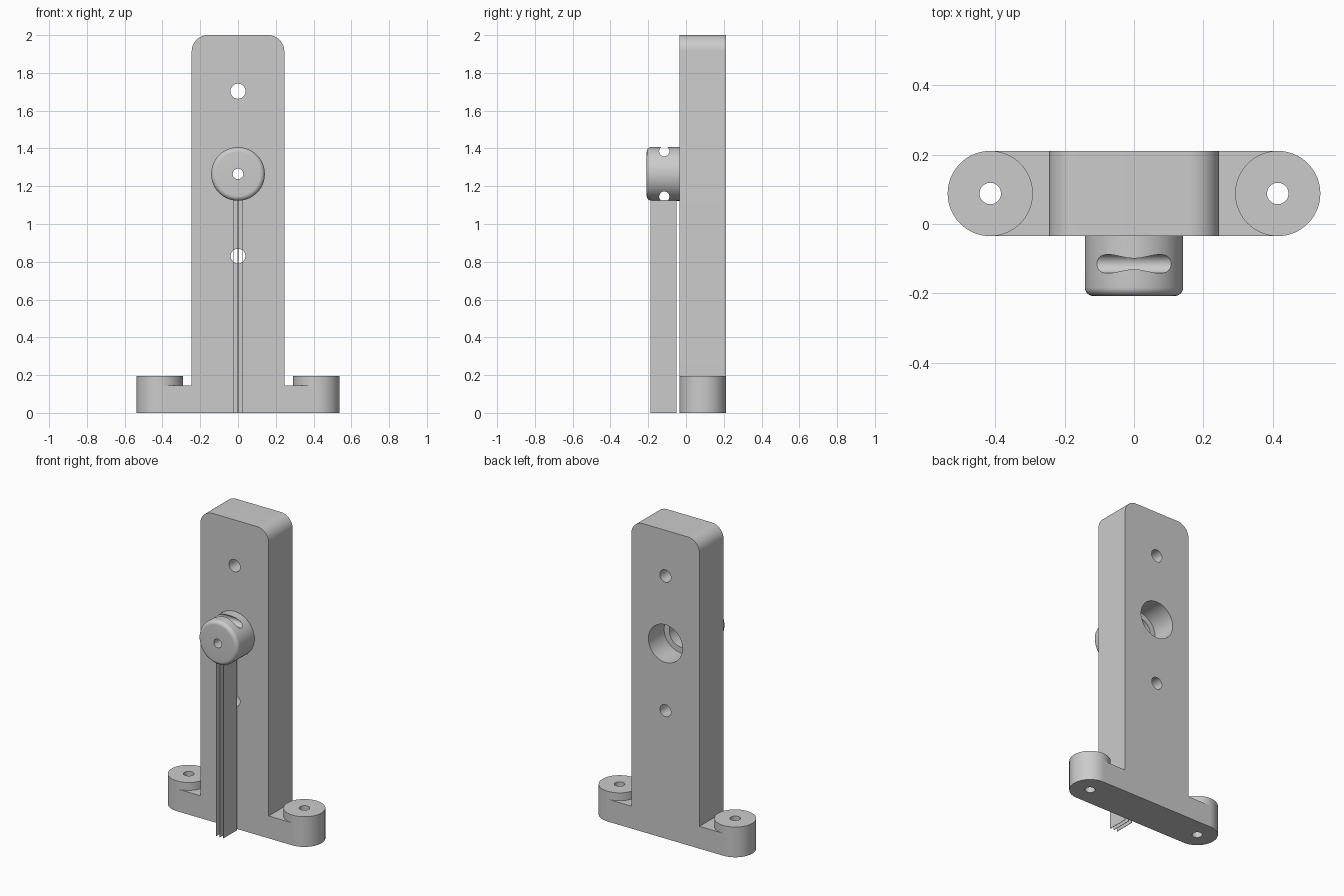
import bpy, bmesh, math
from mathutils import Matrix, Vector

cube = bpy.data.objects.get("Cube")
if cube:
    bpy.data.objects.remove(cube, do_unlink=True)

grey = bpy.data.materials.new("light_grey")
grey.use_nodes = True
grey.diffuse_color = (0.6, 0.6, 0.6, 1)
grey.node_tree.nodes["Principled BSDF"].inputs["Base Color"].default_value = (0.6, 0.6, 0.6, 1)

FRONT, BACK = -0.035, 0.211      # bracket faces
MID = (FRONT + BACK) / 2
RADIUS = (BACK - FRONT) / 2      # rounded foot ends
FOOT_X = 0.415
KNOB_Z = 1.265
SLOT_Y = -0.115


def finish(bm, name):
    bmesh.ops.recalc_face_normals(bm, faces=bm.faces)
    mesh = bpy.data.meshes.new(name)
    bm.to_mesh(mesh)
    bm.free()
    mesh.materials.append(grey)
    ob = bpy.data.objects.new(name, mesh)
    bpy.context.collection.objects.link(ob)
    return ob


def select(ob):
    bpy.ops.object.select_all(action='DESELECT')
    ob.select_set(True)
    bpy.context.view_layer.objects.active = ob


def cylinder(name, start, end, radius):
    a, b = Vector(start), Vector(end)
    turn = (b - a).to_track_quat('Z', 'Y').to_matrix().to_4x4()
    bm = bmesh.new()
    bmesh.ops.create_cone(bm, cap_ends=True, segments=64, radius1=radius, radius2=radius,
                          depth=(b - a).length, matrix=Matrix.Translation((a + b) / 2) @ turn)
    return finish(bm, name)


def combine(ob, tool, operation):
    mod = ob.modifiers.new("combine", 'BOOLEAN')
    mod.operation, mod.solver, mod.object = operation, 'EXACT', tool
    select(ob)
    bpy.ops.object.modifier_apply(modifier=mod.name)
    bpy.data.objects.remove(tool, do_unlink=True)


def smooth(ob):
    select(ob)
    bpy.ops.object.shade_smooth_by_angle(angle=math.radians(30))


def arc(cx, cy, r, start, end, steps):
    angles = [math.radians(start + (end - start) * i / steps) for i in range(steps + 1)]
    return [(cx + r * math.cos(t), cy + r * math.sin(t)) for t in angles]


# Upright plate and foot bar: one extruded inverted T with rounded top corners
right_half = [(FOOT_X, 0), (FOOT_X, 0.145), (0.245, 0.145)] + arc(0.16, 1.915, 0.085, 0, 90, 12)
outline = right_half + [(-x, z) for x, z in reversed(right_half)]
bm = bmesh.new()
face = bm.faces.new([bm.verts.new((x, FRONT, z)) for x, z in outline])
ext = bmesh.ops.extrude_face_region(bm, geom=[face])
bmesh.ops.translate(bm, vec=(0, BACK - FRONT, 0),
                    verts=[v for v in ext["geom"] if isinstance(v, bmesh.types.BMVert)])
bracket = finish(bm, "bracket")

# Round bosses with vertical screw holes
for x in (-FOOT_X, FOOT_X):
    combine(bracket, cylinder("boss", (x, MID, 0), (x, MID, 0.196), RADIUS), 'UNION')
for x in (-FOOT_X, FOOT_X):
    combine(bracket, cylinder("screw_hole", (x, MID, -1), (x, MID, 1), 0.031), 'DIFFERENCE')

# Through holes and the stepped bore behind the knob
for z, r, front in ((1.703, 0.04, -1), (0.83, 0.039, -1), (KNOB_Z, 0.085, -1), (KNOB_Z, 0.122, 0.05)):
    combine(bracket, cylinder("bore", (0, front, z), (0, 1, z), r), 'DIFFERENCE')
smooth(bracket)

# Knob: lathed ring with a rounded front edge and a small centre hole
profile = [(0.028, FRONT), (0.028, -0.208)] + arc(0.117, -0.183, 0.025, -90, 0, 8) + [(0.142, FRONT)]
bm = bmesh.new()
rim = [bm.verts.new((r, y, KNOB_Z)) for r, y in profile]
edges = [bm.edges.new((rim[i - 1], rim[i])) for i in range(len(rim))]
bmesh.ops.spin(bm, geom=rim + edges, cent=(0, 0, KNOB_Z), axis=(0, 1, 0),
               angle=math.tau, steps=64, use_duplicate=False)
bmesh.ops.remove_doubles(bm, verts=bm.verts, dist=0.0001)
knob = finish(bm, "knob")
for dz in (-0.12, 0.12):
    z = KNOB_Z + dz
    combine(knob, cylinder("cross_slot", (-1, SLOT_Y, z), (1, SLOT_Y, z), 0.027), 'DIFFERENCE')
smooth(knob)

# Three thin hanging strips below the knob
for label, x in (("right", -0.026), ("middle", 0), ("left", 0.026)):
    bm = bmesh.new()
    bmesh.ops.create_cube(bm, size=1)
    bmesh.ops.scale(bm, vec=(0.003, 0.138, 1.126), verts=bm.verts)
    bmesh.ops.translate(bm, vec=(x, -0.119, 0.563), verts=bm.verts)
    finish(bm, label + "_strip")
